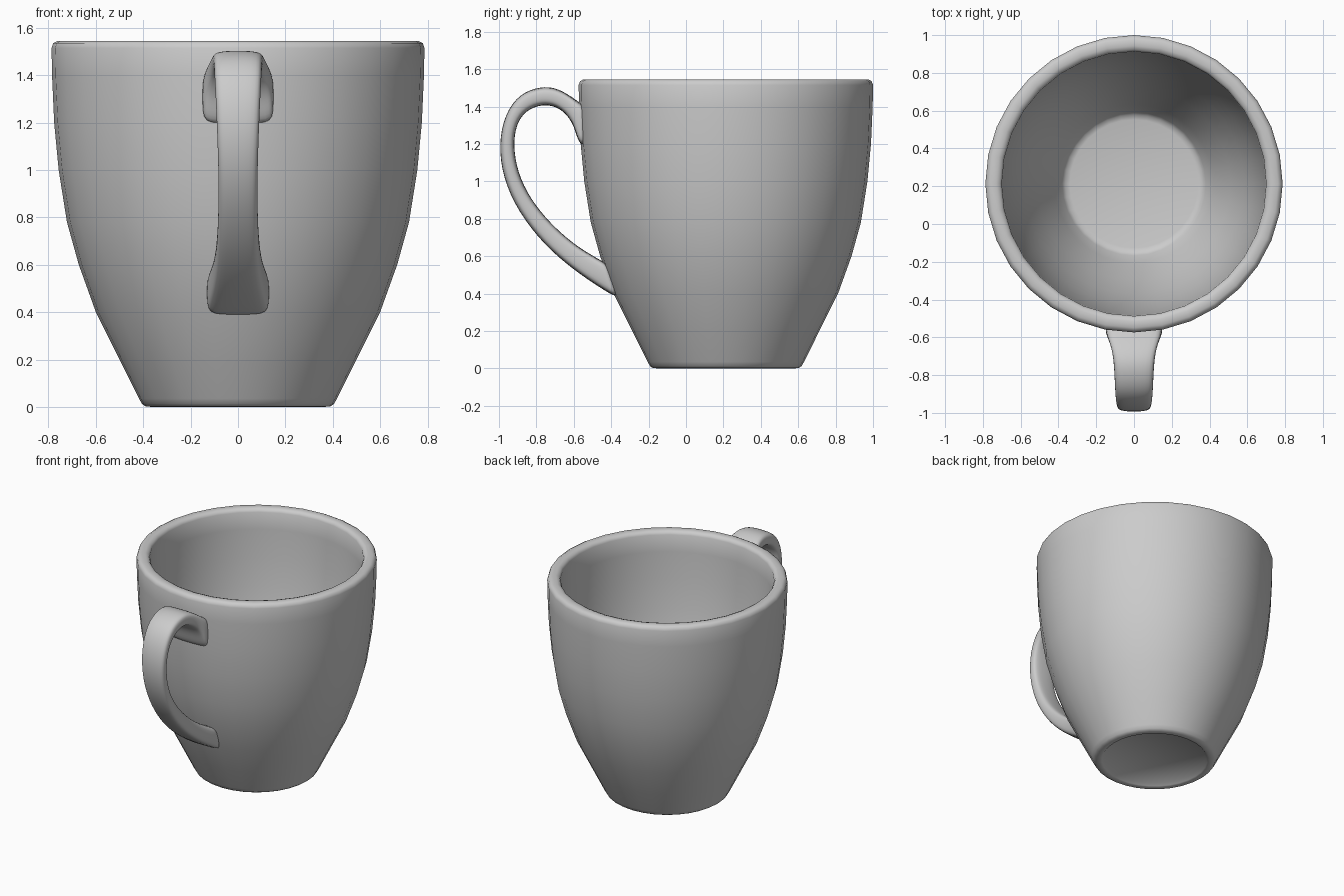
import bpy, bmesh, math
from mathutils import Vector

if "Cube" in bpy.data.objects:
    bpy.data.objects.remove(bpy.data.objects["Cube"])

SIDES = 32
CUP_Y = 0.213


def finish(name, bm, angle):
    bmesh.ops.recalc_face_normals(bm, faces=bm.faces)
    mesh = bpy.data.meshes.new(name)
    bm.to_mesh(mesh)
    bm.free()
    obj = bpy.data.objects.new(name, mesh)
    bpy.context.collection.objects.link(obj)
    bpy.ops.object.select_all(action='DESELECT')
    obj.select_set(True)
    bpy.context.view_layer.objects.active = obj
    bpy.ops.object.shade_smooth_by_angle(angle=math.radians(angle))
    return obj


# Cup body: one closed wall profile (radius, z) spun around the axis
profile = [
    (0, 0.02), (0.335, 0.02), (0.35, 0.004), (0.365, 0), (0.39, 0.002),
    (0.405, 0.012), (0.418, 0.035), (0.50, 0.20), (0.60, 0.40), (0.672, 0.60),
    (0.722, 0.78), (0.757, 1.0), (0.776, 1.2), (0.785, 1.4), (0.787, 1.515),
    (0.78, 1.535), (0.762, 1.545), (0.73, 1.545), (0.71, 1.538), (0.70, 1.52),
    (0.697, 1.4), (0.687, 1.2), (0.668, 1.0), (0.633, 0.78), (0.583, 0.60),
    (0.512, 0.40), (0.42, 0.20), (0.38, 0.115), (0.365, 0.097), (0.34, 0.09), (0, 0.09),
]
bm = bmesh.new()
verts = [bm.verts.new((r, 0, z)) for r, z in profile]
edges = [bm.edges.new(pair) for pair in zip(verts, verts[1:])]
bmesh.ops.spin(bm, geom=verts + edges, cent=(0, 0, 0), axis=(0, 0, 1),
               angle=math.tau, steps=SIDES, use_duplicate=False)
bmesh.ops.remove_doubles(bm, verts=bm.verts, dist=0.0005)
bmesh.ops.translate(bm, verts=bm.verts, vec=(0, CUP_Y, 0))
finish("cup_body", bm, 50)

# Handle: stations of outer (y, z), inner (y, z) and half width
stations = [
    (-0.53, 1.40, -0.53, 1.18, 0.155),
    (-0.575, 1.425, -0.574, 1.20, 0.150),
    (-0.60, 1.445, -0.595, 1.285, 0.142),
    (-0.65, 1.477, -0.63, 1.35, 0.125),
    (-0.70, 1.50, -0.69, 1.40, 0.112),
    (-0.77, 1.51, -0.77, 1.412, 0.105),
    (-0.89, 1.472, -0.855, 1.38, 0.101),
    (-0.97, 1.36, -0.908, 1.305, 0.096),
    (-1.003, 1.20, -0.923, 1.19, 0.090),
    (-0.98, 1.02, -0.90, 1.05, 0.084),
    (-0.90, 0.84, -0.835, 0.91, 0.082),
    (-0.76, 0.66, -0.725, 0.775, 0.087),
    (-0.60, 0.525, -0.60, 0.665, 0.100),
    (-0.48, 0.445, -0.51, 0.61, 0.118),
    (-0.41, 0.40, -0.455, 0.577, 0.132),
    (-0.35, 0.37, -0.41, 0.555, 0.135),
]
bm = bmesh.new()
rings = []
for oy, oz, iy, iz, w in stations:
    outer, inner = Vector((0, oy, oz)), Vector((0, iy, iz))
    across = (outer - inner).normalized()
    c = 0.022
    ring = []
    for base, sx, st in ((outer, 1, -1), (inner, -1, 1)):
        corners = [(w - c, 0), (w, c)] if sx == 1 else [(w, c), (w - c, 0)]
        # walk each edge so the eight points run once around the section
        points = [(-x, d) for x, d in reversed(corners)] + corners if sx == 1 else \
                 corners + [(-x, d) for x, d in reversed(corners)]
        for x, d in points:
            ring.append(bm.verts.new(base + across * (st * d) + Vector((x, 0, 0))))
    rings.append(ring)
for a, b in zip(rings, rings[1:]):
    for i in range(8):
        j = (i + 1) % 8
        bm.faces.new((a[i], a[j], b[j], b[i]))
bm.faces.new(rings[0])
bm.faces.new(rings[-1])
handle = finish("handle", bm, 60)
for poly in handle.data.polygons:
    poly.use_smooth = True
smooth = handle.modifiers.new("Subdivision", 'SUBSURF')
smooth.levels = smooth.render_levels = 2
